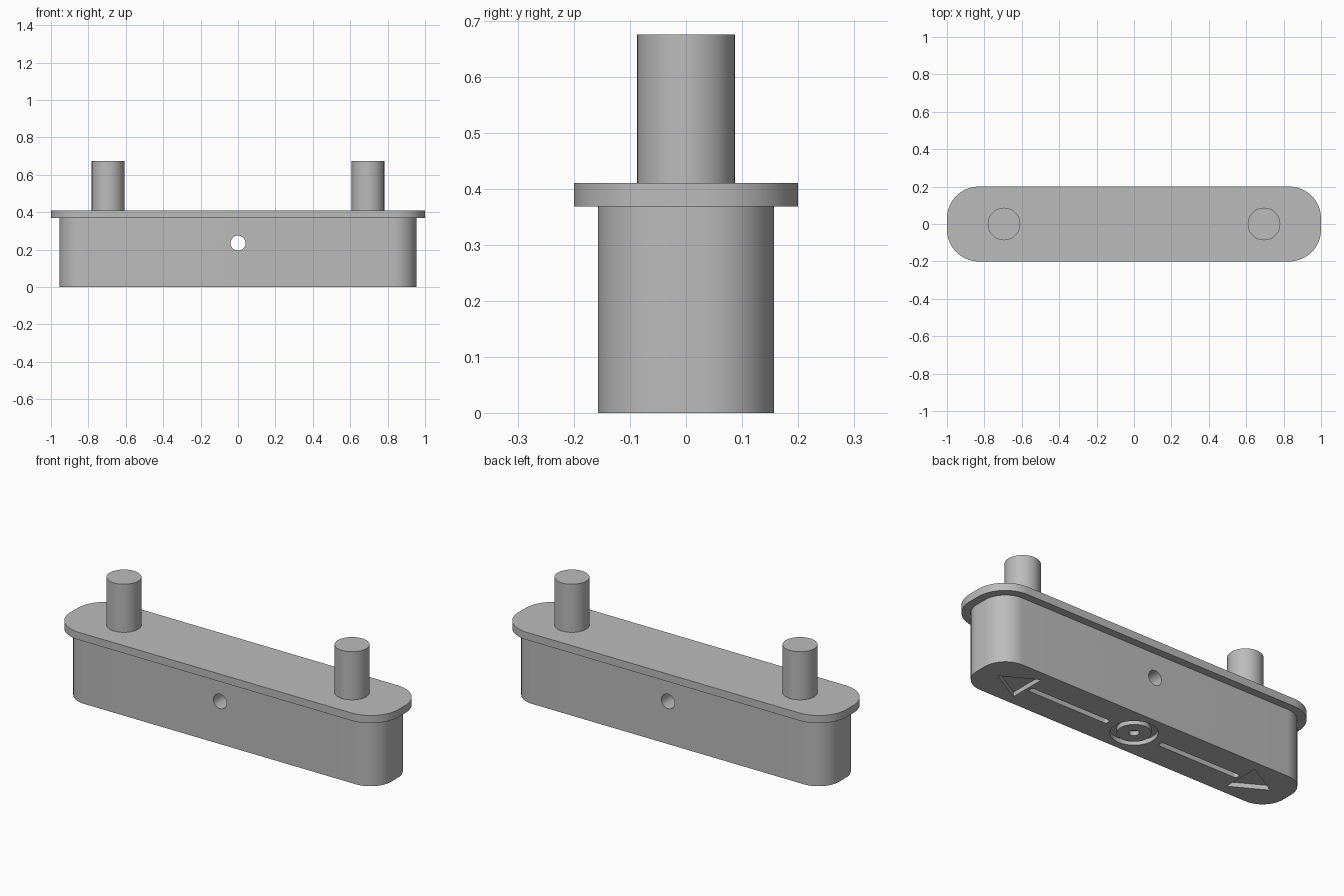
import bpy, bmesh, math
from mathutils import Matrix

cube = bpy.data.objects.get("Cube")
if cube:
    bpy.data.objects.remove(cube, do_unlink=True)

grey = bpy.data.materials.new("plain grey")
grey.use_nodes = True
grey.diffuse_color = (0.5, 0.5, 0.5, 1)
grey.node_tree.nodes["Principled BSDF"].inputs["Base Color"].default_value = (0.5, 0.5, 0.5, 1)


def rounded_outline(half_x, half_y, radius, steps=16):
    """Counter-clockwise rounded rectangle."""
    points = []
    for corner, (sx, sy) in enumerate([(1, 1), (-1, 1), (-1, -1), (1, -1)]):
        for i in range(steps + 1):
            a = math.pi / 2 * (corner + i / steps)
            points.append((sx * (half_x - radius) + radius * math.cos(a),
                           sy * (half_y - radius) + radius * math.sin(a)))
    return points


def circle_outline(radius, steps=64):
    return [(radius * math.cos(2 * math.pi * i / steps),
             radius * math.sin(2 * math.pi * i / steps)) for i in range(steps)]


def prism(name, outline, z0, z1, x=0.0):
    """Solid extruded upward from a flat outline."""
    bm = bmesh.new()
    base = bm.faces.new([bm.verts.new((px + x, py, z0)) for px, py in outline])
    top = bmesh.ops.extrude_face_region(bm, geom=[base])["geom"]
    bmesh.ops.translate(bm, vec=(0, 0, z1 - z0),
                        verts=[v for v in top if isinstance(v, bmesh.types.BMVert)])
    bmesh.ops.remove_doubles(bm, verts=bm.verts, dist=1e-5)
    bmesh.ops.recalc_face_normals(bm, faces=bm.faces)
    mesh = bpy.data.meshes.new(name)
    bm.to_mesh(mesh)
    bm.free()
    mesh.materials.append(grey)
    obj = bpy.data.objects.new(name, mesh)
    bpy.context.collection.objects.link(obj)
    return obj


def cut(target, cutter):
    """Subtract a cutter, then discard it."""
    cutter.hide_render = True
    mod = target.modifiers.new("cut", "BOOLEAN")
    mod.operation = "DIFFERENCE"
    mod.solver = "EXACT"
    mod.object = cutter
    bpy.context.view_layer.objects.active = target
    bpy.ops.object.modifier_apply(modifier=mod.name)
    bpy.data.objects.remove(cutter, do_unlink=True)


DEPTH = 0.025
BODY_TOP = 0.368
FLANGE_TOP = 0.41

# Main body and the wider plate above it
body = prism("body", rounded_outline(0.955, 0.157, 0.127), 0, BODY_TOP)
flange = prism("flange", rounded_outline(1.0, 0.2, 0.17), BODY_TOP, FLANGE_TOP)

# Cross hole running front to back
drill = prism("cross_hole_cutter", circle_outline(0.04), -0.3, 0.3)
drill.data.transform(Matrix.Translation((0, 0, 0.235)) @ Matrix.Rotation(math.pi / 2, 4, "X"))
cut(body, drill)

# Ring groove and centre dimple engraved underneath
ring = prism("ring_cutter", circle_outline(0.116), -0.05, DEPTH)
cut(ring, prism("ring_core", circle_outline(0.083), -0.1, 0.1))
cut(body, ring)
cut(body, prism("dimple_cutter", circle_outline(0.025, 32), -0.05, DEPTH))

# Engraved slots and arrowheads pointing to both ends
parts = [body, flange]
for side, label in ((1, "left"), (-1, "right")):
    cut(body, prism("slot_cutter", rounded_outline(0.245, 0.016, 0.0159, 6), -0.05, DEPTH, side * 0.405))
    arrow = [(side * 0.665, -0.105), (side * 0.85, 0), (side * 0.665, 0.105)]
    cut(body, prism("arrow_cutter", arrow, -0.05, DEPTH))
    # Upright pins
    parts.append(prism(label + "_pin", circle_outline(0.087), FLANGE_TOP, 0.675, side * 0.695))

# Smooth curved walls, sharp rims
for obj in parts:
    bpy.ops.object.select_all(action="DESELECT")
    obj.select_set(True)
    bpy.context.view_layer.objects.active = obj
    bpy.ops.object.shade_smooth_by_angle(angle=math.radians(30))
